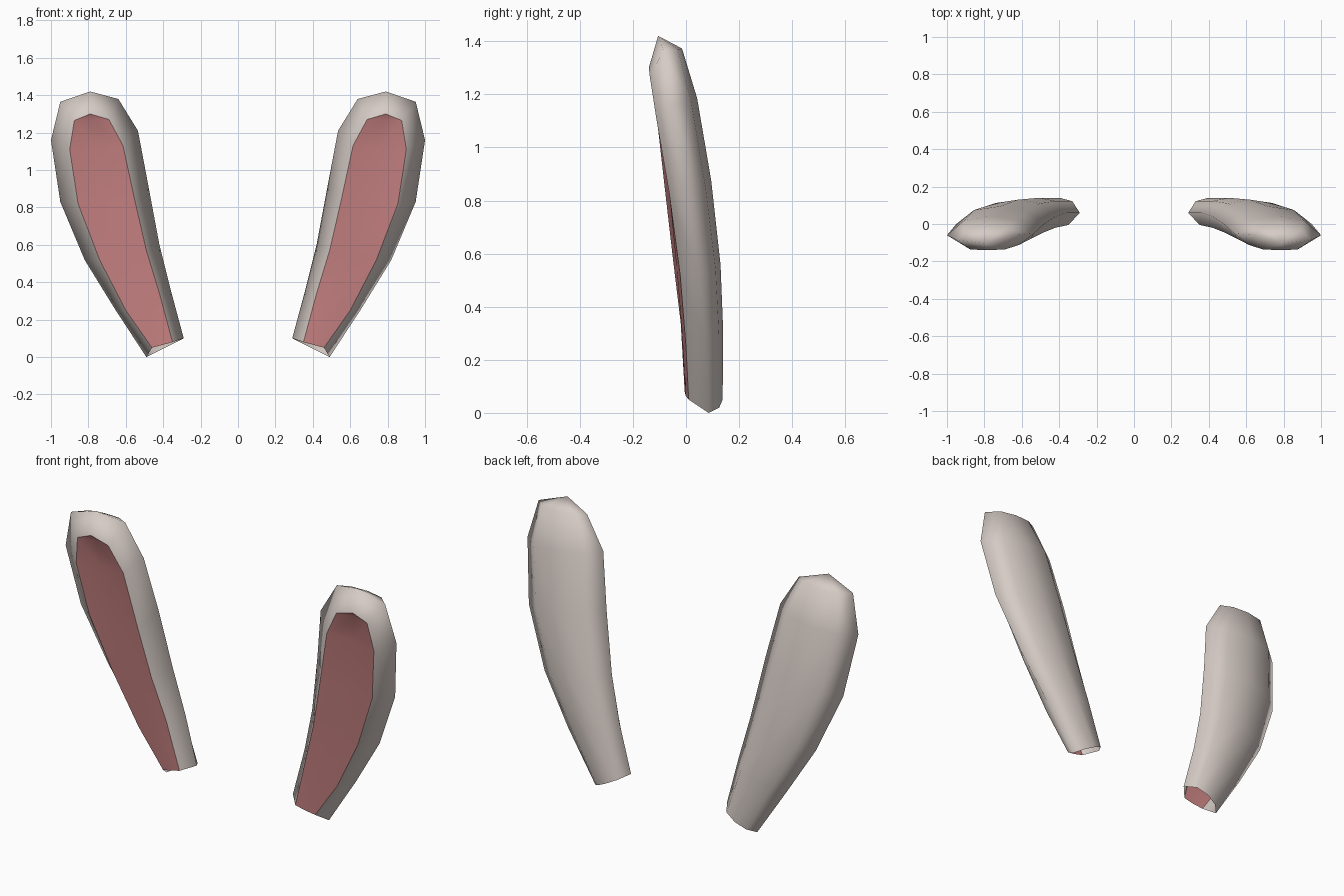
import bpy, bmesh, math
from mathutils import Vector

if "Cube" in bpy.data.objects:
    bpy.data.objects.remove(bpy.data.objects["Cube"])


def material(name, colour):
    m = bpy.data.materials.new(name)
    m.diffuse_color = (*colour, 1)
    m.use_nodes = True
    m.node_tree.nodes["Principled BSDF"].inputs["Base Color"].default_value = m.diffuse_color
    return m


fur = material("pale warm grey", (0.67, 0.60, 0.56))
pink = material("soft pink", (0.62, 0.24, 0.24))

# Cross-sections from base to crown:
# inner edge, outer edge, lining inner border, lining outer border, back y, lining hollow
STATIONS = [
    ((.29, .06, .10), (.49, .085, .00), (.35, -.005, .08), (.46, .010, .05), .138, -.004),
    ((.36, .06, .36), (.66, .075, .26), (.42, -.020, .34), (.60, .000, .25), .140, -.004),
    ((.42, .04, .60), (.82, .050, .52), (.49, -.048, .57), (.74, -.022, .52), .130, .000),
    ((.48, .00, .92), (.95, .000, .83), (.55, -.078, .83), (.855, -.062, .82), .095, .010),
    ((.535, -.05, 1.21), (1.0, -.06, 1.16), (.615, -.112, 1.13), (.90, -.112, 1.11), .042, .022),
    ((.64, -.06, 1.38), (.95, -.085, 1.365), (.69, -.136, 1.27), (.875, -.136, 1.265), -.015, .015),
]
TIP = Vector((.79, -.105, 1.42))
LINING_TIP = Vector((.79, -.14, 1.30))


def make_ear_part(name, rows, mat, cap):
    """Skin the rows into a strip, close the top with cap faces, mirror in x."""
    bm = bmesh.new()
    grid = [[bm.verts.new(p) for p in row] for row in rows]
    for a, b in zip(grid, grid[1:]):
        for i in range(len(a) - 1):
            bm.faces.new((a[i], a[i + 1], b[i + 1], b[i]))
    cap(bm, grid[-1])
    bmesh.ops.recalc_face_normals(bm, faces=bm.faces)
    # the lining faces forward, the shell's back faces backward
    middle = [f for f in bm.faces if abs(f.normal.y) > 0.8]
    want = -1 if mat is pink else 1
    score = sum(f.normal.y * f.calc_area() for f in middle)
    if score * want < 0:
        bmesh.ops.reverse_faces(bm, faces=bm.faces)
    me = bpy.data.meshes.new(name)
    bm.to_mesh(me)
    bm.free()
    me.materials.append(mat)
    for p in me.polygons:
        p.use_smooth = True
    ob = bpy.data.objects.new(name, me)
    bpy.context.collection.objects.link(ob)
    mod = ob.modifiers.new("mirror", "MIRROR")
    mod.use_mirror_merge = False


shell_rows, lining_rows = [], []
for e1, e2, f1, f2, back, hollow in STATIONS:
    e1, e2, f1, f2 = map(Vector, (e1, e2, f1, f2))
    row = [f1, e1]
    for t, w in ((.2, .78), (.5, 1), (.8, .78)):
        p = e1.lerp(e2, t)
        p.y += (back - p.y) * w
        row.append(p)
    shell_rows.append(row + [e2, f2])
    mid = f1.lerp(f2, .5)
    mid.y += hollow
    lining_rows.append([f1, mid, f2])


# Crown of the shell: fan to the tip, plus two rim faces around the lining
def cap_shell(bm, r):
    tip, rim = bm.verts.new(TIP), bm.verts.new(LINING_TIP)
    for i in range(1, 5):
        bm.faces.new((r[i], r[i + 1], tip))
    bm.faces.new((r[0], r[1], tip, rim))
    bm.faces.new((r[5], r[6], rim, tip))


def cap_lining(bm, r):
    rim = bm.verts.new(LINING_TIP)
    bm.faces.new((r[0], r[1], rim))
    bm.faces.new((r[1], r[2], rim))


# Outer ears and their pink linings
make_ear_part("ear_shells", shell_rows, fur, cap_shell)
make_ear_part("ear_linings", lining_rows, pink, cap_lining)
